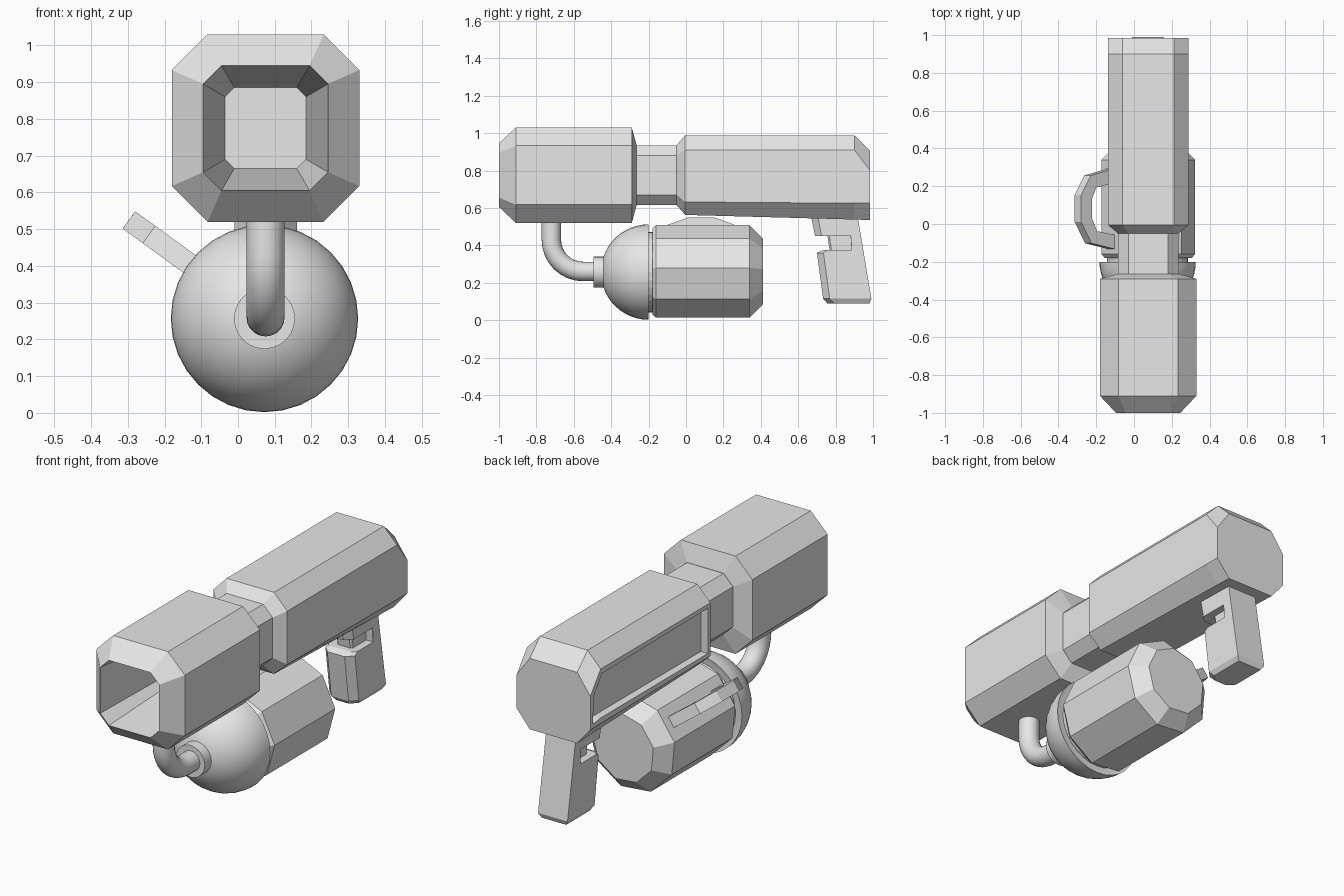
import bpy, bmesh, math
from mathutils import Vector

if "Cube" in bpy.data.objects:
    bpy.data.objects.remove(bpy.data.objects["Cube"])

CX, CZ = 0.075, 0.775          # barrel axis
TX, TZ = 0.072, 0.257          # tank axis

grey = bpy.data.materials.new("plain_grey")
grey.diffuse_color = (0.8, 0.8, 0.8, 1)
grey.use_nodes = True
grey.node_tree.nodes["Principled BSDF"].inputs["Base Color"].default_value = grey.diffuse_color


def loft(name, rings, smooth=False, edit=None):
    """Skin a list of equal-length point rings and cap both ends."""
    bm = bmesh.new()
    vs = [[bm.verts.new(p) for p in r] for r in rings]
    n = len(vs[0])
    for a, b in zip(vs, vs[1:]):
        for i in range(n):
            j = (i + 1) % n
            bm.faces.new((a[i], a[j], b[j], b[i]))
    bm.faces.new(vs[0])
    bm.faces.new(vs[-1])
    bmesh.ops.recalc_face_normals(bm, faces=bm.faces[:])
    bm.normal_update()
    if edit:
        edit(bm)
    me = bpy.data.meshes.new(name)
    bm.to_mesh(me)
    bm.free()
    me.materials.append(grey)
    ob = bpy.data.objects.new(name, me)
    bpy.context.collection.objects.link(ob)
    if smooth:
        bpy.ops.object.select_all(action='DESELECT')
        bpy.context.view_layer.objects.active = ob
        ob.select_set(True)
        bpy.ops.object.shade_smooth_by_angle(angle=math.radians(35))
    return ob


def octo(y, hx, fx, top, hi, lo, bot):
    """Chamfered-square cross-section across the barrel axis."""
    return [(CX - fx, y, top), (CX + fx, y, top), (CX + hx, y, hi), (CX + hx, y, lo),
            (CX + fx, y, bot), (CX - fx, y, bot), (CX - hx, y, lo), (CX - hx, y, hi)]


def even(y, h, f):
    return octo(y, h, f, CZ + h, CZ + f, CZ - f, CZ - h)


def lathe(name, profile, n, phase=0, smooth=False):
    """Rings of (radius, y) around the tank axis."""
    ang = [math.radians(phase) + 2 * math.pi * i / n for i in range(n)]
    return loft(name, [[(TX + r * math.cos(a), y, TZ + r * math.sin(a)) for a in ang]
                       for r, y in profile], smooth)


# Hollow muzzle housing, from the recess floor round to the back
loft("muzzle_housing", [even(-0.33, 0.11, 0.085), even(-1.0, 0.17, 0.12),
                        even(-0.91, 0.255, 0.158), even(-0.29, 0.255, 0.158),
                        even(-0.265, 0.165, 0.108)])
loft("neck_tube", [even(-0.30, 0.16, 0.105), even(0.0, 0.16, 0.105)])


# Rear body with a recessed window in its left side
def window(bm):
    side = [f for f in bm.faces if f.normal.x < -0.95]
    bmesh.ops.inset_region(bm, faces=side, thickness=0.03)
    bmesh.ops.inset_region(bm, faces=side, thickness=0.001, depth=-0.04)


loft("rear_body", [even(-0.05, 0.16, 0.105),
                   octo(-0.005, 0.2125, 0.137, 0.988, 0.91, 0.632, 0.5625),
                   octo(0.90, 0.2125, 0.137, 0.988, 0.91, 0.625, 0.538),
                   octo(0.985, 0.2125, 0.137, 0.905, 0.80, 0.625, 0.535)], edit=window)

# Nine-sided tank with a smooth domed nose
lathe("tank", [(0.235, -0.18), (0.252, -0.16), (0.252, 0.34), (0.178, 0.412)], 9, 5)
lathe("tank_groove", [(0.215, -0.23), (0.215, -0.17)], 32)
dome = [(0.255 * math.sin(t), -0.2 - 0.255 * math.cos(t))
        for t in [math.radians(4 + 86 * i / 12) for i in range(13)]]
lathe("tank_dome", dome + [(0.235, -0.205)], 32, smooth=True)
lathe("pipe_collar", [(0.083, -0.495), (0.083, -0.42)], 24, smooth=True)

# Bent feed pipe from the housing down to the collar
R, B, PY, PZ = 0.052, 0.17, -0.72, 0.26
path = [(PY, 0.56, 0)]
for i in range(9):
    t = math.pi / 2 * i / 8
    path.append((PY + B - B * math.cos(t), PZ + B - B * math.sin(t), t))
path.append((-0.46, PZ, math.pi / 2))
rings = []
for y, z, t in path:
    side = Vector((0, math.cos(t), math.sin(t)))
    rings.append([Vector((CX, y, z)) + R * (math.cos(a) * Vector((1, 0, 0)) + math.sin(a) * side)
                  for a in [2 * math.pi * k / 20 for k in range(20)]])
loft("feed_pipe", rings, smooth=True)

# Carrying handle: square bar leaning out of the tank's upper left face
ang = math.radians(144)
out, across = Vector((math.cos(ang), 0, math.sin(ang))), Vector((-math.sin(ang), 0, math.cos(ang)))
bar = [Vector(p) for p in ((0.262, 0.21), (0.225, 0.375), (0.145, 0.42),
                           (0.02, 0.42), (-0.07, 0.37), (-0.1, 0.21))]
rings = []
for i, p in enumerate(bar):
    d = (bar[min(i + 1, 5)] - bar[max(i - 1, 0)]).normalized()
    nrm = Vector((-d.y, d.x))
    ring = []
    for u, w in ((-1, -1), (1, -1), (1, 1), (-1, 1)):
        q = p + nrm * 0.037 * u
        ring.append(Vector((TX, q.x, TZ)) + out * q.y + across * 0.029 * w)
    rings.append(ring)
loft("tank_handle", rings)


# Slanted pistol grip, chamfered at the front, with a finger notch
def grip_ring(z, front, w=0.085, c=0.035, trim=0.0):
    back = 0.92 + (0.54 - z) * 0.167 - trim
    w -= trim
    return [(CX - w + c, front, z), (CX + w - c, front, z), (CX + w, front + c, z),
            (CX + w, back, z), (CX - w, back, z), (CX - w, front + c, z)]


loft("grip_top", [grip_ring(0.60, 0.66), grip_ring(0.45, 0.69)])
loft("grip_notch", [grip_ring(0.46, 0.755, 0.055, 0.01, 0.01), grip_ring(0.36, 0.77, 0.055, 0.01, 0.01)])
loft("grip_spine", [grip_ring(0.45, 0.88, c=0.001), grip_ring(0.375, 0.885, c=0.001)])
loft("grip_handle", [grip_ring(0.375, 0.735, c=0.02), grip_ring(0.36, 0.70),
                     grip_ring(0.115, 0.733), grip_ring(0.09, 0.755, trim=0.015)])
